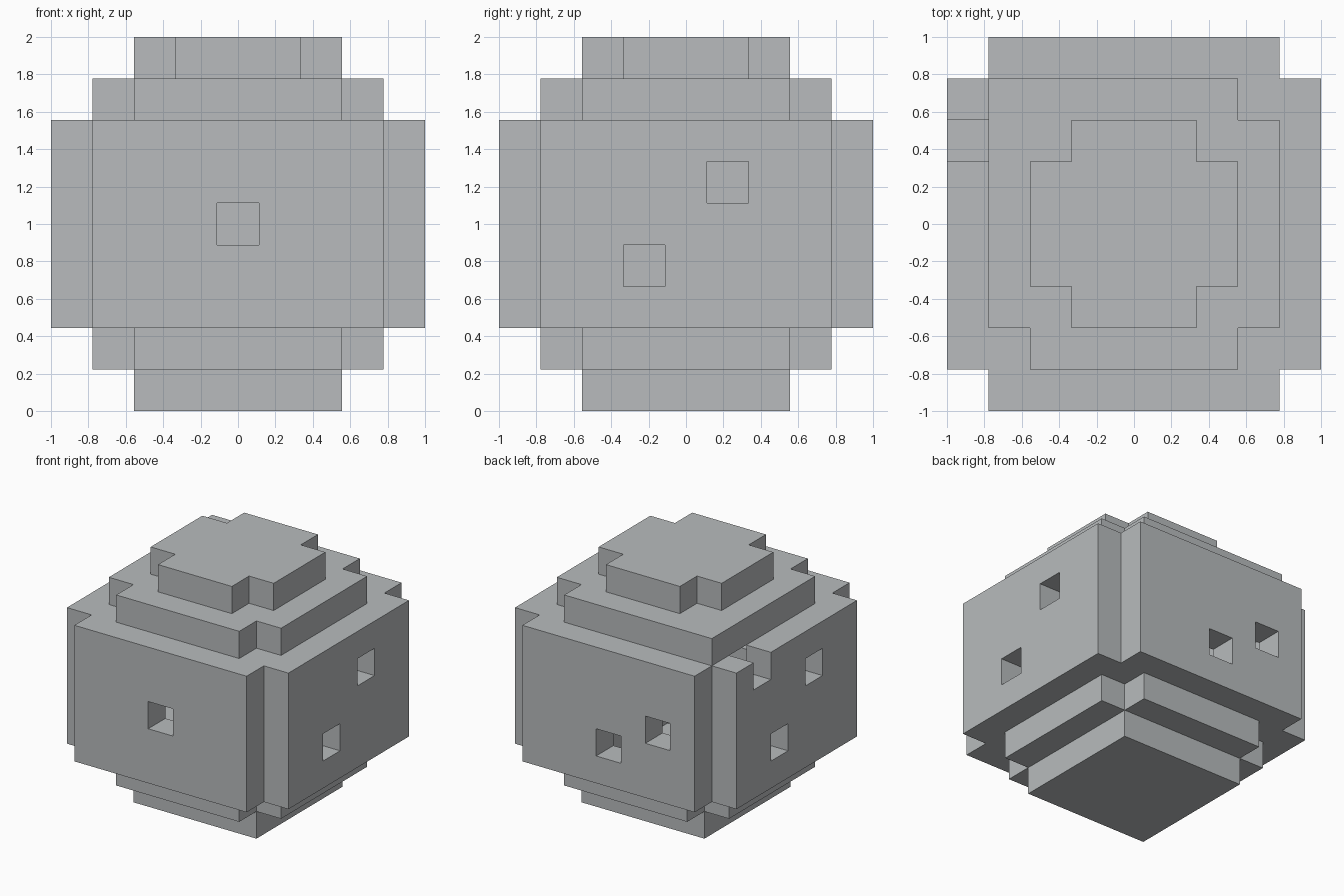
import bpy, bmesh, math
from mathutils import Vector

if "Cube" in bpy.data.objects:
    bpy.data.objects.remove(bpy.data.objects["Cube"], do_unlink=True)

N = 9
UNIT = 2 / N

grey = bpy.data.materials.new("stone_grey")
grey.use_nodes = True
colour = (0.48, 0.5, 0.51, 1)
grey.diffuse_color = colour
grey.node_tree.nodes["Principled BSDF"].inputs["Base Color"].default_value = colour

AXES = [Vector(a) for a in ((1, 0, 0), (0, 1, 0), (0, 0, 1))]
DIRECTIONS = [(axis, sign) for axis in range(3) for sign in (1, -1)]


def layer(k, margin, trim_corners=True):
    """Square layer of blocks inset by margin, with or without its corners."""
    lo, hi = margin, N - 1 - margin
    return {(x, y, k) for x in range(lo, hi + 1) for y in range(lo, hi + 1)
            if not (trim_corners and x in (lo, hi) and y in (lo, hi))}


def step(cell, axis, sign):
    moved = list(cell)
    moved[axis] += sign
    return tuple(moved)


# Stacked bands of the rounded block shell
bands = {
    "bottom_plate": layer(0, 2, False),
    "lower_step": layer(1, 1),
    "main_body": set().union(*(layer(k, 0) for k in range(2, 7))),
    "upper_step": layer(7, 1) | {(1, 7, 7)},
    "top_cap": layer(8, 2),
}
solid = set().union(*bands.values())

# Hollow inside, leaving walls one block thick
inside = {c for c in solid if all(step(c, a, s) in solid for a, s in DIRECTIONS)}

# Windows through the walls, and a notch in the top edge
openings = {
    (4, 0, 4),                          # front
    (4, 8, 3), (2, 8, 4),               # back
    (8, 5, 5), (8, 3, 3),               # left
    (0, 3, 5), (0, 5, 3), (0, 6, 6),    # right, with the notch
}
shell = solid - inside - openings


def build_band(name, cells):
    """Make the exposed faces of these blocks and merge the flat areas."""
    bm = bmesh.new()
    verts = {}

    def vert(point):
        key = tuple(round(v * 2) for v in point)
        if key not in verts:
            x, y, z = point
            verts[key] = bm.verts.new((x * UNIT - 1, y * UNIT - 1, z * UNIT))
        return verts[key]

    for cell in sorted(cells):
        centre = Vector(cell) + Vector((0.5, 0.5, 0.5))
        for axis, sign in DIRECTIONS:
            if step(cell, axis, sign) in shell:
                continue
            middle = centre + AXES[axis] * sign / 2
            u, v = AXES[(axis + 1) % 3] / 2, AXES[(axis + 2) % 3] / 2
            corners = [middle - u - v, middle + u - v, middle + u + v, middle - u + v]
            bm.faces.new([vert(p) for p in corners[::sign]])

    bmesh.ops.dissolve_limit(bm, angle_limit=math.radians(1),
                             verts=bm.verts[:], edges=bm.edges[:])
    mesh = bpy.data.meshes.new(name)
    bm.to_mesh(mesh)
    bm.free()
    mesh.materials.append(grey)
    bpy.context.collection.objects.link(bpy.data.objects.new(name, mesh))


for band_name, band_cells in bands.items():
    build_band(band_name, band_cells & shell)
